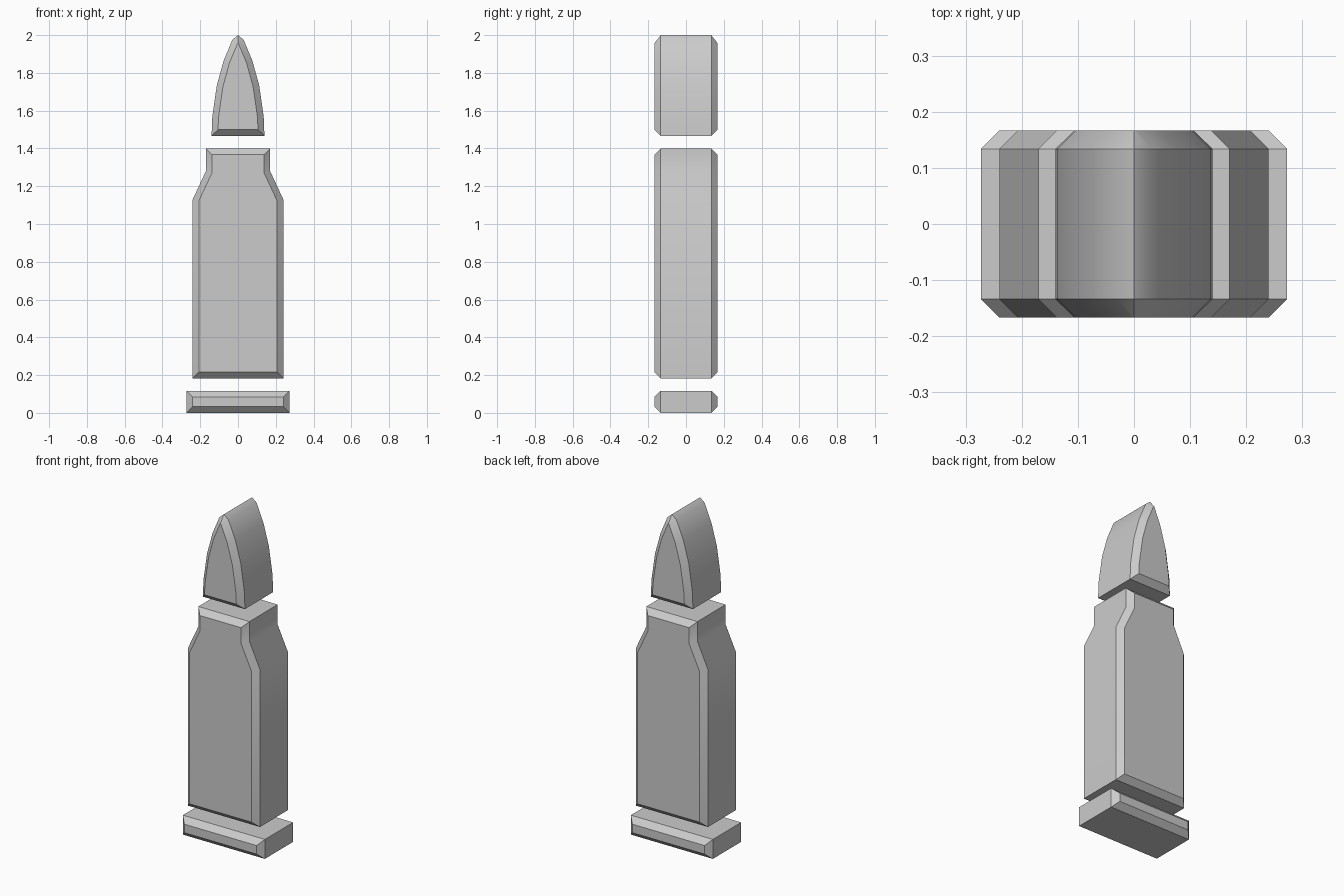
import bpy
import bmesh
from math import radians
from mathutils import Vector

cube = bpy.data.objects.get("Cube")
if cube:
    bpy.data.objects.remove(cube, do_unlink=True)

HALF_DEPTH = 0.167
CHAMFER = 0.033

grey = bpy.data.materials.new("light grey")
grey.use_nodes = True
colour = (0.6, 0.6, 0.6, 1)
grey.diffuse_color = colour
grey.node_tree.nodes["Principled BSDF"].inputs["Base Color"].default_value = colour


def inset(points, d):
    """Mitred inward offset of a counter-clockwise outline."""
    result = []
    for i, p in enumerate(points):
        a = (p - points[i - 1]).normalized()
        b = (points[(i + 1) % len(points)] - p).normalized()
        n1, n2 = Vector((a.y, -a.x)), Vector((b.y, -b.x))
        result.append(p - (n1 + n2) * d / (1 + n1.dot(n2)))
    return result


def chamfered_slab(name, right_half):
    """Mirror a half outline, give it depth and chamfer both faces."""
    outline = [Vector(p) for p in right_half]
    outline += [Vector((-x, z)) for x, z in reversed(right_half) if x > 0]
    small = inset(outline, CHAMFER)
    edge = HALF_DEPTH - CHAMFER
    bm = bmesh.new()
    loops = [[bm.verts.new((p.x, y, p.y)) for p in pts]
             for pts, y in ((small, -HALF_DEPTH), (outline, -edge),
                            (outline, edge), (small, HALF_DEPTH))]
    bm.faces.new(loops[0])
    bm.faces.new(loops[-1][::-1])
    for near, far in zip(loops, loops[1:]):
        for i in range(len(near)):
            bm.faces.new((near[i - 1], far[i - 1], far[i], near[i]))
    bmesh.ops.recalc_face_normals(bm, faces=bm.faces)
    mesh = bpy.data.meshes.new(name)
    bm.to_mesh(mesh)
    bm.free()
    mesh.materials.append(grey)
    obj = bpy.data.objects.new(name, mesh)
    bpy.context.collection.objects.link(obj)
    bpy.ops.object.select_all(action='DESELECT')
    obj.select_set(True)
    bpy.context.view_layer.objects.active = obj
    bpy.ops.object.shade_smooth_by_angle(angle=radians(35))


# Rim plate, shouldered case and pointed tip
chamfered_slab("base_rim", [(0.273, 0), (0.273, 0.117)])
chamfered_slab("case", [(0.24, 0.183), (0.24, 1.13), (0.17, 1.28), (0.17, 1.4)])
chamfered_slab("pointed_tip", [(0.14, 1.467), (0.136, 1.57), (0.112, 1.735),
                               (0.076, 1.865), (0.03, 1.975), (0, 2)])
